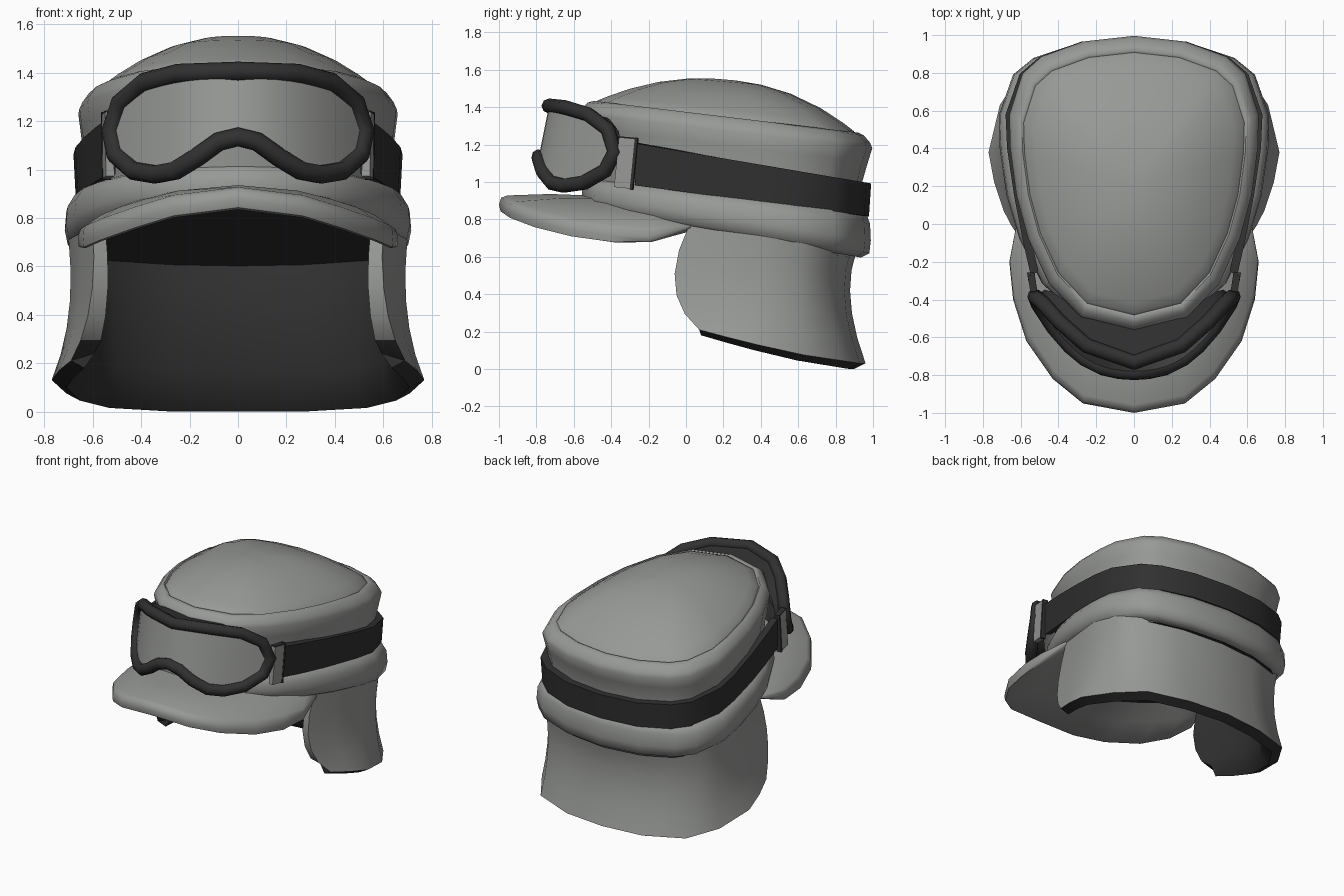
import bpy, bmesh, math
from mathutils import Vector

if "Cube" in bpy.data.objects:
    bpy.data.objects.remove(bpy.data.objects["Cube"])


def material(name, col):
    m = bpy.data.materials.new(name)
    m.diffuse_color = (*col, 1)
    m.use_nodes = True
    m.node_tree.nodes["Principled BSDF"].inputs["Base Color"].default_value = m.diffuse_color
    return m


GREY = material("grey_fabric", (0.31, 0.32, 0.305))
DARK = material("dark_rubber", (0.03, 0.03, 0.03))
MATS = [GREY, DARK]


def full(half):
    """Mirror a half row that starts on the centre plane."""
    return [(-x, y, z) for x, y, z in reversed(half[1:])] + list(half)


def finish(obj, angle=40):
    bpy.context.view_layer.objects.active = obj
    obj.select_set(True)
    bpy.ops.object.shade_smooth_by_angle(angle=math.radians(angle))
    obj.select_set(False)


def loft(name, rows, gap_mats, closed=False, wrap=False, ends=(), angle=40, dark_end=99):
    """Skin rows of points; wrap joins last row to first and closes the ends."""
    bm = bmesh.new()
    vr = [[bm.verts.new(p) for p in r] for r in rows]
    n, cols = len(rows), len(rows[0])
    for i in range(n if wrap else n - 1):
        a, b = vr[i], vr[(i + 1) % n]
        for j in range(cols if closed else cols - 1):
            k = (j + 1) % cols
            f = bm.faces.new((a[j], a[k], b[k], b[j]))
            f.material_index = gap_mats[i] if isinstance(gap_mats, list) else gap_mats
    if wrap:
        for j in (0, cols - 1):
            for i in range((n - 1) // 2):
                ids = sorted({i, i + 1, n - 2 - i, n - 1 - i})
                f = bm.faces.new([vr[q][j] for q in ids])
                base = 0 if isinstance(gap_mats, list) else gap_mats
                f.material_index = 1 if i >= dark_end else base
    for i, m in ends:
        bm.faces.new(vr[i]).material_index = m
    bmesh.ops.recalc_face_normals(bm, faces=bm.faces)
    me = bpy.data.meshes.new(name)
    bm.to_mesh(me)
    bm.free()
    for m in MATS:
        me.materials.append(m)
    o = bpy.data.objects.new(name, me)
    bpy.context.collection.objects.link(o)
    finish(o, angle)
    return o


# Egg-shaped plan of the cap, half side from front to back
PLAN = [(0, -.57), (.28, -.50), (.45, -.32), (.56, -.08), (.622, .15), (.655, .4),
        (.66, .58), (.59, .8), (.49, .89), (.27, .97), (0, 1.0)]
YC = 0.2


def ring(sx, sy, z, slope):
    h = [(x * sx, YC + (y - YC) * sy) for x, y in PLAN]
    h += [(-x, y) for x, y in reversed(h[1:-1])]
    return [(x, y, z + slope * y) for x, y in h]


# Crown: domed top, seam groove, sloping rim and side wall
rows = []
for s in (.08, .25, .45, .65, .8, .87):
    bulge = 1 - (s / .87) ** 2.2
    rows.append(ring(s, s, 1.38 + .185 * bulge, -.12 + .04 * bulge))
for sx, sy, z in ((.885, .885, 1.366), (.90, .90, 1.374), (.94, .94, 1.362), (.98, .98, 1.328),
                  (1, .995, 1.30), (.985, .965, 1.22), (.965, .93, 1.12), (.955, .925, .85)):
    rows.append(ring(sx, sy, z, -.12))
loft("crown", rows, 0, closed=True, ends=[(0, 0)], angle=60)

# Rolled band round the base, dark underside
band = [(.95, .92, .955, -.12), (1.03, .955, .94, -.115), (1.075, .98, .895, -.12),
        (1.085, .985, .835, -.15), (1.065, .975, .78, -.165), (.98, .92, .755, -.17),
        (.88, .85, .765, -.17)]
loft("band", [ring(*b) for b in band], 0, closed=True, angle=60)
loft("cap_underside", [ring(.98, .92, .75, -.175), ring(.5, .5, .75, -.18)], 1,
     closed=True, ends=[(1, 1)])

# Neck flap: columns from back centre to front edge, at top, middle and bottom
TOP = [(0, .91), (.3, .88), (.59, .77), (.685, .62), (.70, .42), (.65, .2), (.60, .02)]
MID = [(0, .88, .36), (.3, .85, .36), (.57, .76, .37), (.675, .61, .38), (.70, .4, .40),
       (.665, .17, .42), (.61, -.06, .45)]
BOT = [(0, .96, .03), (.3, .93, .03), (.58, .83, .045), (.71, .63, .075), (.77, .38, .13),
       (.74, .22, .17), (.69, .07, .21)]
outer = []
for i in range(6):
    t = i / 5
    a, b, c = 2 * (t - .5) * (t - 1), -4 * t * (t - 1), 2 * t * (t - .5)
    outer.append([tuple(Vector((p[0], p[1], .78 - .17 * p[1])) * a + Vector(q) * b + Vector(r) * c)
                  for p, q, r in zip(TOP, MID, BOT)])


def inset(row, s, dz):
    return [(x * s, YC + (y - YC) * s, z + dz) for x, y, z in row]


rows = outer + [inset(outer[-1], .92, -.03)]
rows += [inset(outer[i], .915 - .011 * i, .03 if i == 5 else 0) for i in range(5, -1, -1)]
loft("neck_flap", [full(r) for r in rows], [0] * 5 + [1] * 7 + [0], wrap=True, dark_end=4)

# Visor: rounded section swept between the band and the outer edge, thin at its ends
EDGE = [(0, -1, .885), (.27, -.95, .85), (.43, -.82, .80), (.57, -.62, .75),
        (.64, -.4, .72), (.66, -.2, .715), (.62, .01, .76)]
ROOT = [(0, -.45, .88), (.22, -.4, .87), (.34, -.27, .85), (.42, -.12, .83),
        (.49, -.02, .80), (.54, .03, .77), (.56, .06, .765)]
THIN = [1, 1, 1, 1, 1, .8, .15]
section = [(0, .045), (.5, .053), (.92, .043), (.98, .03), (1, -.008), (.985, -.042),
           (.93, -.05), (.5, -.045), (0, -.04)]
rows = [full([tuple(Vector(r).lerp(Vector(e), t) + Vector((0, 0, dz * k)))
              for r, e, k in zip(ROOT, EDGE, THIN)]) for t, dz in section]
loft("visor", rows, 0, wrap=True, angle=60)

# Goggles: outline of half the frame, wrapped round the front of the cap
UPPER = [(0, 1.406), (.25, 1.397), (.39, 1.36), (.485, 1.28), (.525, 1.16)]
LOWER = [(.505, 1.06), (.43, .995), (.34, .98), (.26, .995), (.17, 1.05), (.08, 1.115), (0, 1.135)]


def wrap_y(x, z):
    return -.76 + 1.45 * x * x + .2 * (z - 1.27)


half = UPPER + LOWER
path = half + [(-x, z) for x, z in reversed(half[1:-1])]
path = [(x, wrap_y(x, z), z) for x, z in path]

cu = bpy.data.curves.new("goggle_frame", 'CURVE')
cu.dimensions = '3D'
cu.bevel_depth = .04
cu.bevel_resolution = 2
sp = cu.splines.new('POLY')
sp.points.add(len(path) - 1)
for p, c in zip(sp.points, path):
    p.co = (*c, 1)
sp.use_cyclic_u = True
cu.materials.append(DARK)
frame = bpy.data.objects.new("goggle_frame", cu)
bpy.context.collection.objects.link(frame)
bpy.context.view_layer.objects.active = frame
frame.select_set(True)
bpy.ops.object.convert(target='MESH')
finish(bpy.context.view_layer.objects.active, 60)

# Dark foam body behind the frame
loft("goggle_body", [path, [(x * .9, y + .2 - .6 * x * x, 1.19 + (z - 1.19) * .88)
                            for x, y, z in path]], 1, closed=True, angle=60)


def at(pts, x):
    for (x0, z0), (x1, z1) in zip(pts, pts[1:]):
        if x0 <= x <= x1:
            return z0 + (z1 - z0) * (x - x0) / (x1 - x0)
    return pts[-1][1]


# Curved lens filling the frame
low = LOWER[::-1] + [UPPER[-1]]
xs = [.525 * i / 10 for i in range(11)]
rows = []
for t in (0, .33, .67, 1):
    r = []
    for x in xs:
        z = at(UPPER, x) * (1 - t) + at(low, x) * t
        r.append((x, wrap_y(x, z), z))
    rows.append(full(r))
loft("lens", rows, 0, angle=60)

# Strap round the cap
STRAP = [(0, .99), (.28, .965), (.5, .885), (.605, .795), (.68, .58), (.672, .4),
         (.635, .15), (.59, -.08), (.545, -.28)]
rows = []
for s, k in ((1, 1), (.985, 0), (.93, 0), (.93, 1)):
    rows.append(full([(x * s, YC + (y - YC) * s,
                       1.16 - .17 * y if k else .945 - .13 * y) for x, y in STRAP]))
loft("strap", rows, 1, wrap=True)


# Strap brackets and dark clips on both sides
def box(name, loc, size, mat, side):
    bpy.ops.mesh.primitive_cube_add(size=1, location=(loc[0] * side, loc[1], loc[2]),
                                    rotation=(-.1, 0, -.15 * side))
    o = bpy.context.object
    o.name = name
    o.scale = size
    o.data.materials.append(mat)
    o.select_set(False)


for side, tag in ((1, "right"), (-1, "left")):
    box("bracket_" + tag, (.537, -.325, 1.10), (.035, .09, .265), GREY, side)
    box("bracket_top_" + tag, (.537, -.312, 1.235), (.037, .092, .009), DARK, side)
    box("clip_" + tag, (.545, -.277, 1.097), (.036, .016, .28), DARK, side)
